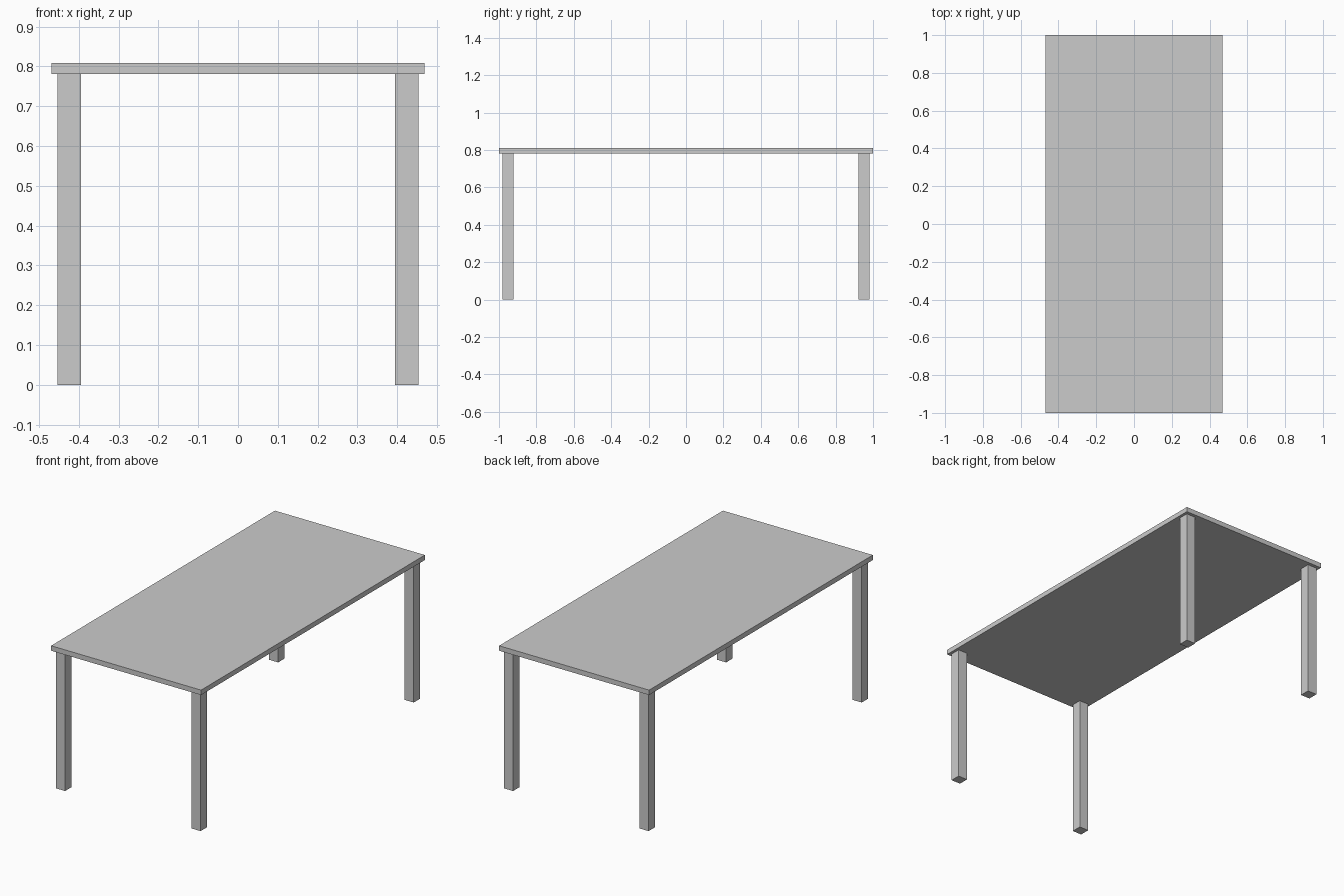
import bpy

if "Cube" in bpy.data.objects:
    bpy.data.objects.remove(bpy.data.objects["Cube"])

TOP_Z, UNDER_Z = 0.809, 0.781


def box(name, center, size):
    bpy.ops.mesh.primitive_cube_add(size=1, location=center)
    ob = bpy.context.object
    ob.name = name
    ob.scale = size
    bpy.ops.object.transform_apply(location=False, rotation=False, scale=True)
    return ob


# Flat table top
box("table_top", (0, 0, (TOP_Z + UNDER_Z) / 2), (0.938, 2.0, TOP_Z - UNDER_Z))

# Four square legs, slightly inset from the corners
for y_name, sy in (("front", -1), ("back", 1)):
    for x_name, sx in (("left", -1), ("right", 1)):
        box(f"{y_name}_{x_name}_leg", (sx * 0.424, sy * 0.952, UNDER_Z / 2),
            (0.058, 0.058, UNDER_Z))
